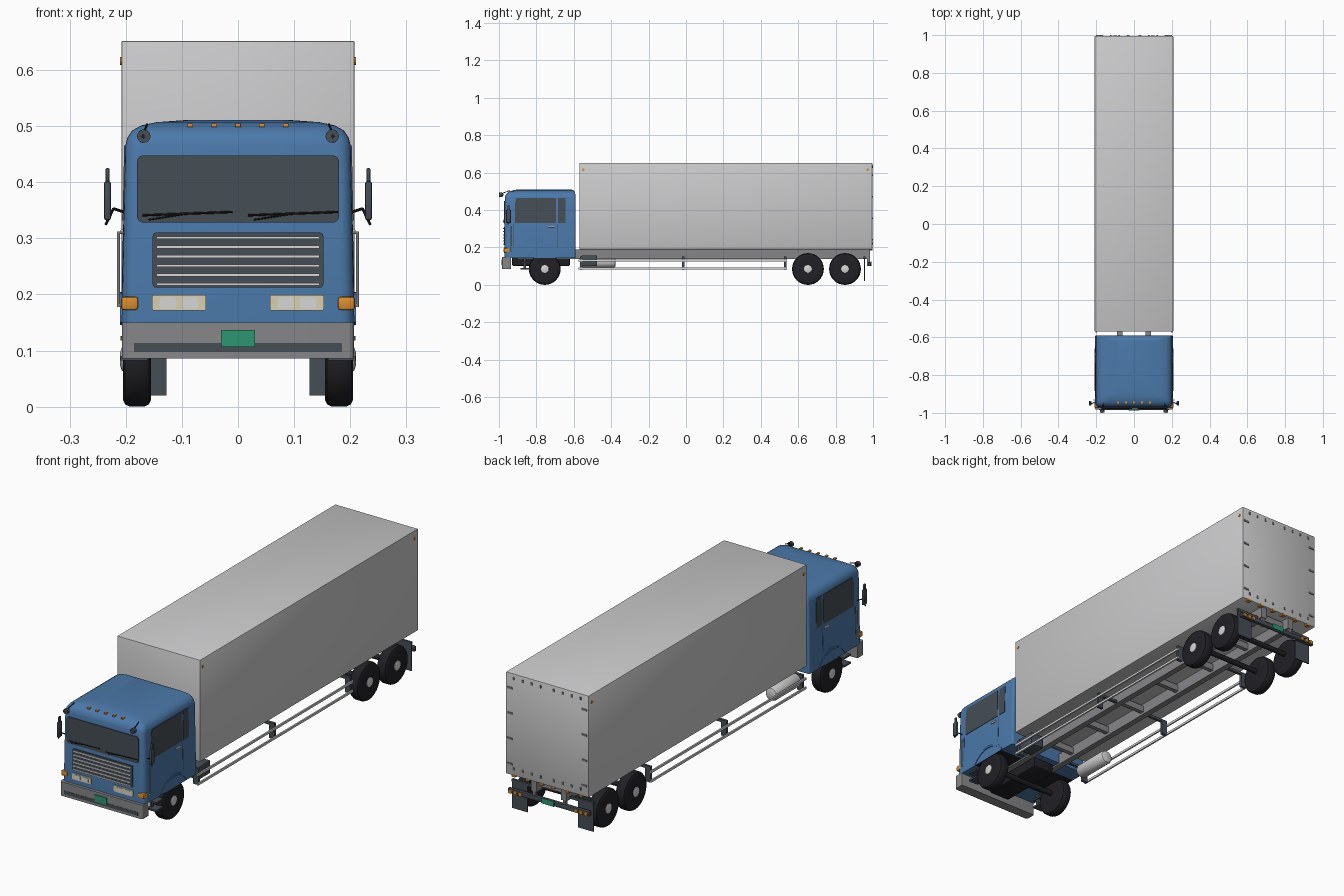
import bpy, bmesh, math
from mathutils import Vector

cube = bpy.data.objects.get("Cube")
if cube:
    bpy.data.objects.remove(cube, do_unlink=True)


def material(name, r, g, b):
    m = bpy.data.materials.new(name)
    m.use_nodes = True
    m.diffuse_color = (r, g, b, 1)
    m.node_tree.nodes["Principled BSDF"].inputs["Base Color"].default_value = (r, g, b, 1)
    return m


BLUE = material("cab_blue", .07, .19, .40)
PALE = material("pale_grey", .60, .60, .61)
SILVER = material("silver", .68, .68, .68)
GREY = material("frame_grey", .24, .24, .25)
SLATE = material("dark_slate", .06, .075, .09)
BLACK = material("rubber_black", .015, .015, .019)
CREAM = material("lamp_cream", .69, .63, .42)
ORANGE = material("marker_orange", .70, .27, .03)
GREEN = material("plate_green", .026, .30, .17)


def finish(name, bm, mat, smooth=True):
    bmesh.ops.recalc_face_normals(bm, faces=bm.faces)
    me = bpy.data.meshes.new(name)
    bm.to_mesh(me)
    bm.free()
    me.materials.append(mat)
    ob = bpy.data.objects.new(name, me)
    bpy.context.collection.objects.link(ob)
    if smooth:
        soften(me)
    return ob


def soften(me):
    for p in me.polygons:
        p.use_smooth = True
    me.set_sharp_from_angle(angle=math.radians(35))


def loft(name, rings, mat):
    bm = bmesh.new()
    loops = [[bm.verts.new(p) for p in ring] for ring in rings]
    n = len(loops[0])
    for a, b in zip(loops, loops[1:]):
        for i in range(n):
            bm.faces.new((a[i], a[(i + 1) % n], b[(i + 1) % n], b[i]))
    bm.faces.new(loops[0])
    bm.faces.new(loops[-1])
    return finish(name, bm, mat)


def prism(name, pts, vec, mat):
    return loft(name, [pts, [Vector(p) + Vector(vec) for p in pts]], mat)


def box(name, a, b, mat, bevel=0):
    bm = bmesh.new()
    bmesh.ops.create_cube(bm, size=1)
    for v in bm.verts:
        v.co = [(a[i] + b[i]) / 2 + v.co[i] * abs(b[i] - a[i]) for i in range(3)]
    if bevel:
        bmesh.ops.bevel(bm, geom=bm.edges[:], offset=bevel, segments=2, profile=.5, affect='EDGES')
    return finish(name, bm, mat, bevel > 0)


def tube(name, a, b, r, mat, sides=12):
    a, b = Vector(a), Vector(b)
    bm = bmesh.new()
    bmesh.ops.create_cone(bm, cap_ends=True, segments=sides, radius1=r, radius2=r, depth=(b - a).length)
    turn = (b - a).to_track_quat('Z', 'Y').to_matrix()
    for v in bm.verts:
        v.co = turn @ v.co + (a + b) / 2
    return finish(name, bm, mat)


def rounded(u0, u1, v0, v1, r_low, r_high, seg=5):
    """Rounded rectangle outline with one radius per v side."""
    pts = []
    for k, (u, v, r) in enumerate(((u1, v1, r_high), (u0, v1, r_high), (u0, v0, r_low), (u1, v0, r_low))):
        cu, cv = u + (r if u == u0 else -r), v + (r if v == v0 else -r)
        for i in range(seg + 1):
            t = math.pi / 2 * (k + i / seg)
            pts.append((cu + r * math.cos(t), cv + r * math.sin(t)))
    return pts


def front_plate(name, x0, x1, z0, z1, r, mat, y=-.969, t=.005):
    return prism(name, [(x, y, z) for x, z in rounded(x0, x1, z0, z1, r, r)], (0, -t, 0), mat)


def lathe(name, profile, centre, side, mat, seg=32):
    cx, cy, cz = centre
    rings = [[(cx + side * x, cy + r * math.cos(i * math.tau / seg), cz + r * math.sin(i * math.tau / seg))
              for i in range(seg)] for x, r in profile]
    return loft(name, rings, mat)


# Cab shell with rounded roof, cut by the wheel arch
def side_x(z):
    return .2106 - .021 * z


AXLE_Y, AXLE_Z = -.755, .09
levels = [(.145, side_x(.145), -.97, -.59), (.465, side_x(.465), -.969, -.59), (.48, .197, -.965, -.591),
          (.492, .189, -.956, -.593), (.501, .173, -.942, -.597), (.507, .145, -.92, -.603), (.511, .09, -.89, -.62)]
cab = loft("cab", [[(x, y, z) for x, y in rounded(-w, w, f, b, .024, .01)] for z, w, f, b in levels], BLUE)
cutter = tube("arch_cutter", (-.3, AXLE_Y, AXLE_Z), (.3, AXLE_Y, AXLE_Z), .105, BLACK, 40)
cutter.hide_render = True
cut = cab.modifiers.new("wheel_arch", 'BOOLEAN')
cut.operation, cut.object, cut.solver = 'DIFFERENCE', cutter, 'EXACT'
bpy.context.view_layer.update()
shell = bpy.data.meshes.new_from_object(cab.evaluated_get(bpy.context.evaluated_depsgraph_get()))
cab.modifiers.clear()
cab.data = shell
bpy.data.objects.remove(cutter, do_unlink=True)
shell.materials.clear()
shell.materials.append(BLUE)
shell.materials.append(BLACK)
for p in shell.polygons:
    reach = math.hypot(p.center.y - AXLE_Y, p.center.z - AXLE_Z)
    p.material_index = int(abs(p.normal.x) < .1 and reach < .107)
soften(shell)

# Cab front: windscreen, grille, lamps, wipers
front_plate("windscreen", -.18, .18, .328, .448, .012, SLATE, t=.004)
front_plate("grille", -.152, .152, .212, .31, .006, SLATE)
for i in range(6):
    z = .218 + i * .0166
    box("grille_bar", (-.145, -.978, z - .0025), (.145, -.972, z + .0025), SILVER)
for i in range(5):
    x = (i - 2) * .0425
    box("roof_marker", (x - .005, -.955, .498), (x + .005, -.94, .505), ORANGE, .001)
for x in (-.17, .018):
    tube("wiper", (x, -.977, .341), (x + .16, -.977, .347), .002, BLACK, 8)
    tube("wiper_arm", (x + .01, -.974, .333), (x + .08, -.978, .344), .0015, BLACK, 8)

# Bumper
prism("bumper", [(x, y, .086) for x, y in rounded(-.207, .207, -.983, -.935, .01, .002)], (0, 0, .064), GREY)
front_plate("bumper_slot", -.185, .185, .097, .113, .001, SLATE, y=-.982, t=.002)
front_plate("front_plate", -.03, .03, .106, .137, .001, GREEN, y=-.982, t=.005)

# Paired cab parts
for s in (-1, 1):
    front_plate("headlamp", *sorted((s * .057, s * .153)), .171, .199, .004, CREAM)
    for x in (.085, .125):
        front_plate("headlamp_lens", *sorted((s * (x - .015), s * (x + .015))), .175, .195, .004, SILVER, y=-.973, t=.003)
    box("turn_lamp", (s * .178, -.974, .172), (s * .2085, -.945, .196), ORANGE, .005)
    for name, pane in (("side_window", ((-.914, .332), (-.695, .332), (-.695, .465), (-.905, .465), (-.914, .44))),
                       ("rear_quarter_window", ((-.684, .332), (-.645, .332), (-.645, .465), (-.684, .465)))):
        prism(name, [(s * (side_x(z) - .001), y, z) for y, z in pane], (s * .003, 0, 0), SLATE)
    for y in (-.925, -.69):
        prism("door_seam", [(s * side_x(z), v, z) for v, z in ((y, .2), (y + .002, .2), (y + .002, .325), (y, .325))],
              (s * .001, 0, 0), SLATE)
    box("door_handle", (s * .2, -.735, .308), (s * .209, -.705, .316), SILVER, .001)
    tube("grab_rail", (s * .213, -.932, .178), (s * .213, -.932, .312), .0025, SILVER, 8)
    for z in (.18, .31):
        tube("grab_rail_mount", (s * .2, -.932, z), (s * .213, -.932, z), .0025, SILVER, 8)
    arc = [math.radians(32 + i * 116 / 16) for i in range(17)]
    lip = [(s * .2, AXLE_Y + r * math.cos(t), AXLE_Z + r * math.sin(t))
           for r, run in ((.105, arc), (.114, arc[::-1])) for t in run]
    prism("arch_lip", lip, (s * .01, 0, 0), BLUE)
    for z in (.086, .122):
        box("cab_step", (s * .16, -.885, z - .004), (s * .209, -.835, z + .004), SLATE)
    box("step_bracket", (s * .165, -.87, .086), (s * .175, -.855, .15), SLATE)
    # Wing mirror
    box("mirror", (s * .226, -.962, .332), (s * .239, -.936, .402), SLATE, .005)
    box("mirror_top", (s * .229, -.955, .395), (s * .236, -.943, .425), SLATE, .002)
    tube("mirror_arm", (s * .198, -.938, .345), (s * .222, -.95, .353), .0025, BLACK, 8)
    tube("mirror_strut", (s * .222, -.95, .353), (s * .236, -.952, .324), .0025, BLACK, 8)
    # Kerb mirror on the roof corner
    lathe("kerb_mirror", ((-.008, .004), (-.005, .01), (0, .012), (.006, .011), (.008, .006)),
          (s * .168, -.988, .482), s, BLACK, 16)
    tube("kerb_mirror_disc", (s * .168, -.999, .482), (s * .168, -.985, .482), .012, SLATE, 16)
    tube("kerb_mirror_arm", (s * .168, -.988, .488), (s * .162, -.945, .503), .002, BLACK, 8)

# Cargo box and rear door fittings
box("cargo_box", (-.208, -.57, .19), (.208, .996, .652), PALE, .003)
for s in (-1, 1):
    for i in range(4):
        z = .24 + i * .115
        box("door_hinge", (s * .175, .994, z - .004), (s * .2, 1, z + .004), GREY)
        box("door_latch", (s * (.03 + i * .045), .994, .625), (s * (.036 + i * .045), 1, .637), GREY)
        box("door_latch", (s * (.03 + i * .045), .994, .215), (s * (.036 + i * .045), 1, .227), GREY)
    for y in (-.55, .972):
        tube("box_marker", (s * .206, y, .616), (s * .21, y, .616), .007, ORANGE)
    for x in (.03, .1, .17):
        box("rear_marker", (s * (x - .009), .98, .184), (s * (x + .009), .998, .193), ORANGE)

# Chassis frame
for s in (-1, 1):
    box("frame_rail", (s * .062, -.9, .138), (s * .09, .985, .19), GREY)
for i in range(7):
    y = -.5 + i * .24
    box("cross_member", (-.07, y - .01, .15), (.07, y + .01, .18), GREY)
box("engine", (-.055, -.93, .1), (.055, -.62, .19), BLACK, .01)

# Wheels and axles
tyre = ((-.025, .05), (-.025, .073), (-.021, .081), (-.013, .085), (.013, .085), (.021, .081), (.025, .073), (.025, .054))
rim = ((-.02, .05), (.025, .055), (.024, .051), (.012, .047), (.014, .026), (.027, .021), (.03, .012), (.03, .004))
for y in (AXLE_Y, .652, .85):
    tube("axle", (-.17, y, .098), (.17, y, .098), .012, BLACK)
    for s in (-1, 1):
        c = (s * .18, y, .085)
        lathe("tyre", tyre, c, s, BLACK)
        lathe("rim", rim, c, s, SILVER)
        for i in range(10):
            t = i * math.tau / 10
            v, z = y + .037 * math.cos(t), .085 + .037 * math.sin(t)
            tube("rim_hole", (s * .185, v, z), (s * .195, v, z), .0055, BLACK, 10)

# Side guards
for s in (-1, 1):
    for z in (.088, .13):
        box("guard_bar", (s * .196, -.575, z - .005), (s * .203, .54, z + .005), SILVER)
    for y in (-.56, -.015, .53):
        box("guard_post", (s * .17, y - .006, .08), (s * .197, y + .006, .15), SLATE)
        box("guard_arm", (s * .085, y - .006, .14), (s * .197, y + .006, .152), SLATE)

# Battery box and air tank
box("battery_box", (.125, -.56, .1), (.194, -.475, .158), SLATE, .003)
lathe("tank", ((-.092, .018), (-.088, .027), (-.08, .031), (.08, .031), (.088, .027), (.092, .018)),
      (0, 0, 0), 1, PALE, 24)
tank = bpy.data.objects["tank"]
tank.rotation_euler.z = math.pi / 2
tank.location = (-.162, -.468, .122)

# Rear underrun beam, lamps and mud flaps
box("rear_beam", (-.205, .972, .1), (.205, .988, .121), SLATE, .002)
box("rear_plate", (-.03, .987, .1), (.03, .993, .124), GREEN)
for s in (-1, 1):
    box("beam_support", (s * .07, .968, .1), (s * .082, .984, .19), GREY)
    box("mud_flap", (s * .127, .953, .02), (s * .205, .958, .145), SLATE)
    box("flap_arm", (s * .08, .95, .14), (s * .205, .96, .152), SLATE)
    for x in (.14, .165, .19):
        tube("rear_lamp", (s * x, .986, .11), (s * x, .993, .11), .009, ORANGE)
